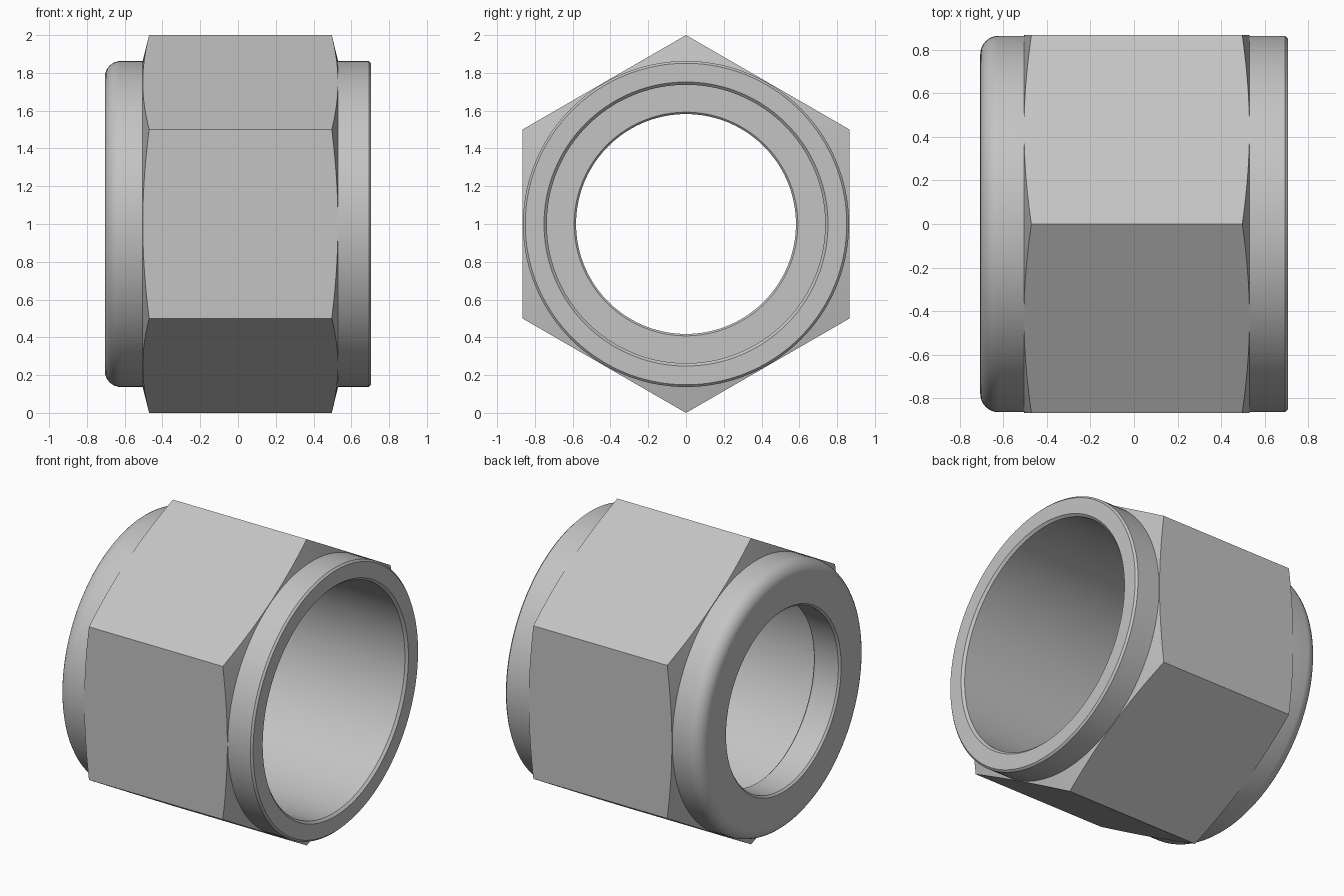
import bpy
import bmesh
from math import cos, sin, pi, radians
from mathutils import Matrix, Vector

if "Cube" in bpy.data.objects:
    bpy.data.objects.remove(bpy.data.objects["Cube"])

SEGMENTS = 144
HALF = 0.705      # half length along x
BODY = 0.863      # radius of the round collars
STEP = -0.51      # inner shoulder position

steel = bpy.data.materials.new("grey steel")
steel.use_nodes = True
grey = (0.55, 0.55, 0.55, 1)
steel.diffuse_color = grey
steel.node_tree.nodes["Principled BSDF"].inputs["Base Color"].default_value = grey


def make_object(name, bm):
    bmesh.ops.recalc_face_normals(bm, faces=bm.faces)
    mesh = bpy.data.meshes.new(name)
    bm.to_mesh(mesh)
    bm.free()
    mesh.materials.append(steel)
    obj = bpy.data.objects.new(name, mesh)
    bpy.context.collection.objects.link(obj)
    obj.location.z = 1
    return obj


def lathe_x(name, profile):
    """Revolve a closed (x, radius) loop around the x axis."""
    bm = bmesh.new()
    rings = []
    for i in range(SEGMENTS):
        a = 2 * pi * i / SEGMENTS
        rings.append([bm.verts.new((x, r * sin(a), r * cos(a))) for x, r in profile])
    n = len(profile)
    for i, ring in enumerate(rings):
        following = rings[(i + 1) % SEGMENTS]
        for j in range(n):
            k = (j + 1) % n
            bm.faces.new((ring[j], ring[k], following[k], following[j]))
    return make_object(name, bm)


# Rounded outer edge of the left collar
fillet = 0.085
left_round = [(-HALF + fillet - fillet * cos(t), BODY - fillet + fillet * sin(t))
              for t in (pi / 2 * i / 8 for i in range(9))]

# Outside: left collar, two hex chamfers, right collar
outside = left_round + [(-0.505, BODY), (-0.463, 1.03), (0.489, 1.03), (0.53, BODY),
                        (HALF - 0.012, BODY), (HALF, BODY - 0.012)]

# Inside: wide bore, flat shoulder, narrow bore
inside = [(HALF, 0.752), (HALF - 0.015, 0.737), (STEP, 0.737), (STEP, 0.592),
          (STEP - 0.01, 0.582), (-HALF + 0.012, 0.582), (-HALF, 0.594)]

nut = lathe_x("hex_nut", outside + inside)

# Hexagonal prism that trims the middle to its six flats
bm = bmesh.new()
bmesh.ops.create_cone(bm, cap_ends=True, segments=6, radius1=1, radius2=1, depth=2)
bmesh.ops.rotate(bm, verts=bm.verts, cent=(0, 0, 0), matrix=Matrix.Rotation(pi / 2, 3, "Y"))
top = max(bm.verts, key=lambda v: v.co.z).co
if abs(top.y) > 0.01:
    bmesh.ops.rotate(bm, verts=bm.verts, cent=(0, 0, 0), matrix=Matrix.Rotation(pi / 6, 3, "X"))
hex_cutter = make_object("hex_cutter", bm)
hex_cutter.hide_render = True

trim = nut.modifiers.new("hex_flats", "BOOLEAN")
trim.operation = "INTERSECT"
trim.solver = "EXACT"
trim.object = hex_cutter

bpy.ops.object.select_all(action="DESELECT")
nut.select_set(True)
bpy.context.view_layer.objects.active = nut
bpy.ops.object.modifier_apply(modifier=trim.name)
bpy.data.objects.remove(hex_cutter)
bpy.ops.object.shade_smooth_by_angle(angle=radians(14))
